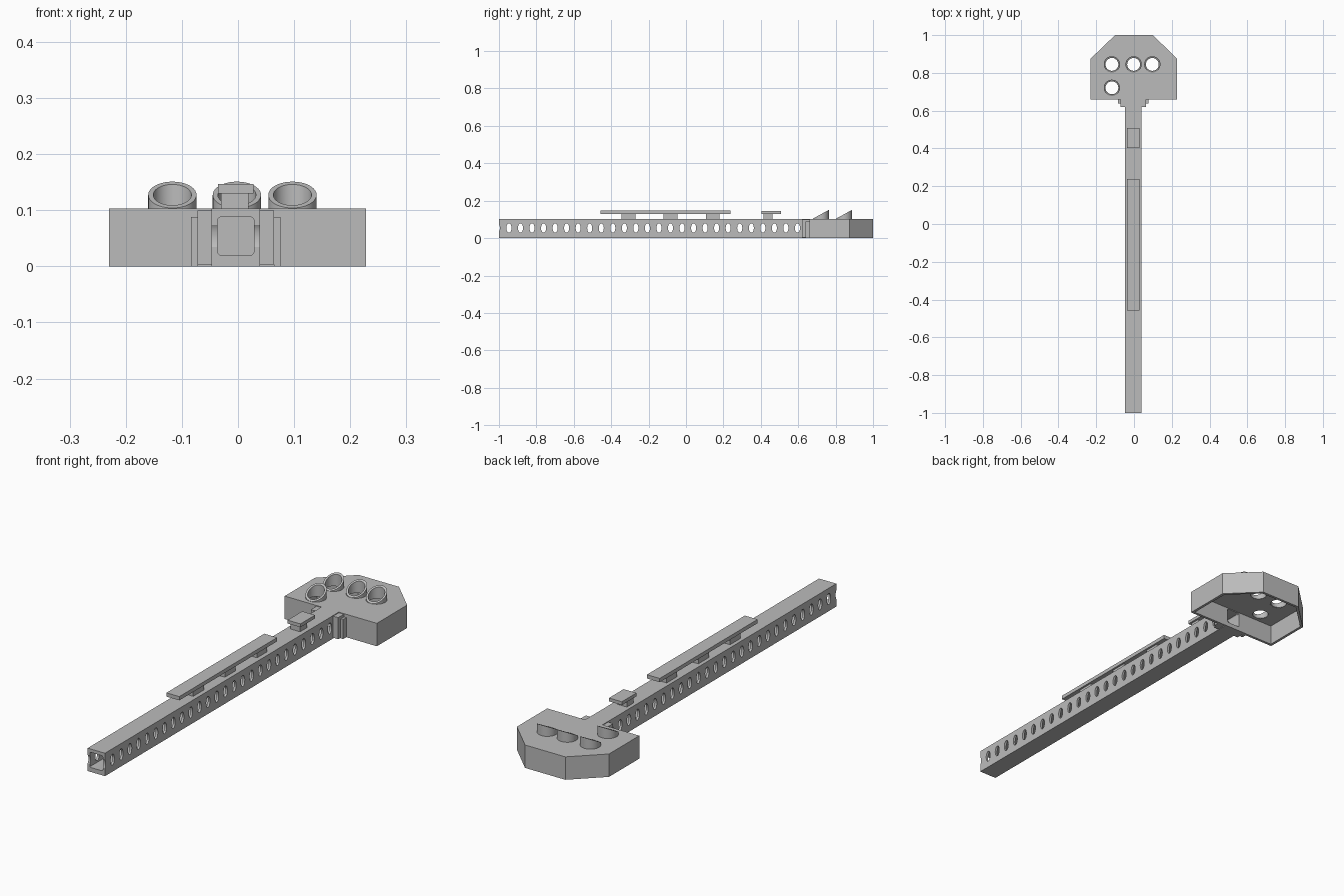
import bpy, bmesh, math
from mathutils import Matrix, Vector

if "Cube" in bpy.data.objects:
    bpy.data.objects.remove(bpy.data.objects["Cube"])

grey = bpy.data.materials.new("plain grey")
grey.diffuse_color = (0.5, 0.5, 0.5, 1)
grey.use_nodes = True
grey.node_tree.nodes["Principled BSDF"].inputs["Base Color"].default_value = grey.diffuse_color

CX = -0.004          # beam centre line
TOP = 0.103          # top of beam and head


def finish(bm, name):
    bmesh.ops.recalc_face_normals(bm, faces=bm.faces[:])
    me = bpy.data.meshes.new(name)
    bm.to_mesh(me)
    bm.free()
    me.materials.append(grey)
    ob = bpy.data.objects.new(name, me)
    bpy.context.collection.objects.link(ob)
    return ob


def prism(name, loops, direction):
    """Extrude closed point loops along a direction."""
    bm = bmesh.new()
    d = Vector(direction)
    for pts in loops:
        a = [bm.verts.new(p) for p in pts]
        b = [bm.verts.new(Vector(p) + d) for p in pts]
        bm.faces.new(a)
        bm.faces.new(b)
        for i in range(len(a)):
            j = (i + 1) % len(a)
            bm.faces.new((a[i], a[j], b[j], b[i]))
    return finish(bm, name)


def box(name, x0, x1, y0, y1, z0, z1):
    return prism(name, [[(x0, y0, z0), (x1, y0, z0), (x1, y1, z0), (x0, y1, z0)]],
                 (0, 0, z1 - z0))


def cut(ob, cutter, keep=False):
    mod = ob.modifiers.new("cut", 'BOOLEAN')
    mod.operation = 'DIFFERENCE'
    mod.solver = 'EXACT'
    mod.object = cutter
    bpy.context.view_layer.objects.active = ob
    bpy.ops.object.modifier_apply(modifier=mod.name)
    if not keep:
        bpy.data.objects.remove(cutter)


def smooth(ob):
    bpy.ops.object.select_all(action='DESELECT')
    ob.select_set(True)
    bpy.context.view_layer.objects.active = ob
    bpy.ops.object.shade_smooth_by_angle(angle=math.radians(30))


# Hollow beam with a row of oval side holes
beam = box("beam", CX - 0.043, CX + 0.043, -1.0, 0.66, 0, TOP)
r = 0.006
section = []
for k, (sx, sz) in enumerate([(1, 1), (-1, 1), (-1, -1), (1, -1)]):
    for s in range(4):
        a = math.radians(90 * k + 30 * s)
        section.append((CX + sx * (0.0325 - r) + r * math.cos(a), -1.1,
                        0.054 + sz * (0.034 - r) + r * math.sin(a)))
bore = prism("bore_cutter", [section], (0, 1.79, 0))
ovals = []
for i in range(27):
    yc = -1.0083 + 0.0617 * i
    ovals.append([(-0.1, yc + 0.0135 * math.cos(t * math.tau / 24),
                   0.054 + 0.025 * math.sin(t * math.tau / 24)) for t in range(24)])
cut(beam, bore, keep=True)
cut(beam, prism("hole_cutter", ovals, (0.2, 0, 0)))
smooth(beam)

# Head: chamfered shell, open underneath
outline = [(-0.23, 0.66), (0.228, 0.66), (0.228, 0.875), (0.1, 1.0), (-0.1, 1.0), (-0.23, 0.875)]
head = prism("head", [[(x, y, 0) for x, y in outline]], (0, 0, TOP))
inner = [(x * 0.947, 0.83 + (y - 0.83) * 0.93, -0.05) for x, y in outline]
cut(head, prism("shell_cutter", [inner], (0, 0, 0.05 + TOP - 0.012)))
cut(head, bore)

# Four slanted tubes standing in round holes on the head
tubes = [(-0.117, 0.845), (-0.002, 0.845), (0.097, 0.845), (-0.117, 0.721)]
N = 40


def circle(x, y, z, rad):
    return [(x + rad * math.cos(i * math.tau / N), y + rad * math.sin(i * math.tau / N), z)
            for i in range(N)]


cut(head, prism("tube_hole_cutter", [circle(x, y, 0.08, 0.038) for x, y in tubes], (0, 0, 0.1)))
smooth(head)

for n, (x, y) in enumerate(tubes):
    bm = bmesh.new()
    rings = []
    for rad, upper in ((0.043, False), (0.043, True), (0.034, True), (0.034, False)):
        ring = []
        for px, py, pz in circle(x, y, 0.0915, rad):
            z = TOP + 0.001 + (py - y + 0.043) * 0.047 / 0.086 if upper else pz
            ring.append(bm.verts.new((px, py, z)))
        rings.append(ring)
    for k in range(4):
        a, b = rings[k], rings[(k + 1) % 4]
        for i in range(N):
            j = (i + 1) % N
            bm.faces.new((a[i], a[j], b[j], b[i]))
    smooth(finish(bm, f"slanted_tube_{n + 1}"))

# Collar posts and plates where the beam meets the head
for side, s in (("left", -1), ("right", 1)):
    for part, a, b, y0, z0, z1 in (("post", 0.043, 0.068, 0.62, 0.003, 0.100),
                                   ("plate", 0.068, 0.080, 0.638, 0.0, 0.088)):
        x0, x1 = sorted((CX + s * a, CX + s * b))
        box(f"collar_{part}_{side}", x0, x1, y0, 0.66, z0, z1)

# Raised rails on pegs
box("long_rail", -0.036, 0.028, -0.457, 0.238, 0.130, 0.147)
box("short_rail", -0.036, 0.028, 0.403, 0.507, 0.130, 0.145)
for n, (y0, y1) in enumerate([(-0.345, -0.27), (-0.12, -0.045), (0.108, 0.18), (0.414, 0.463)]):
    box(f"rail_peg_{n + 1}", -0.03, 0.019, y0, y1, TOP, 0.130)
